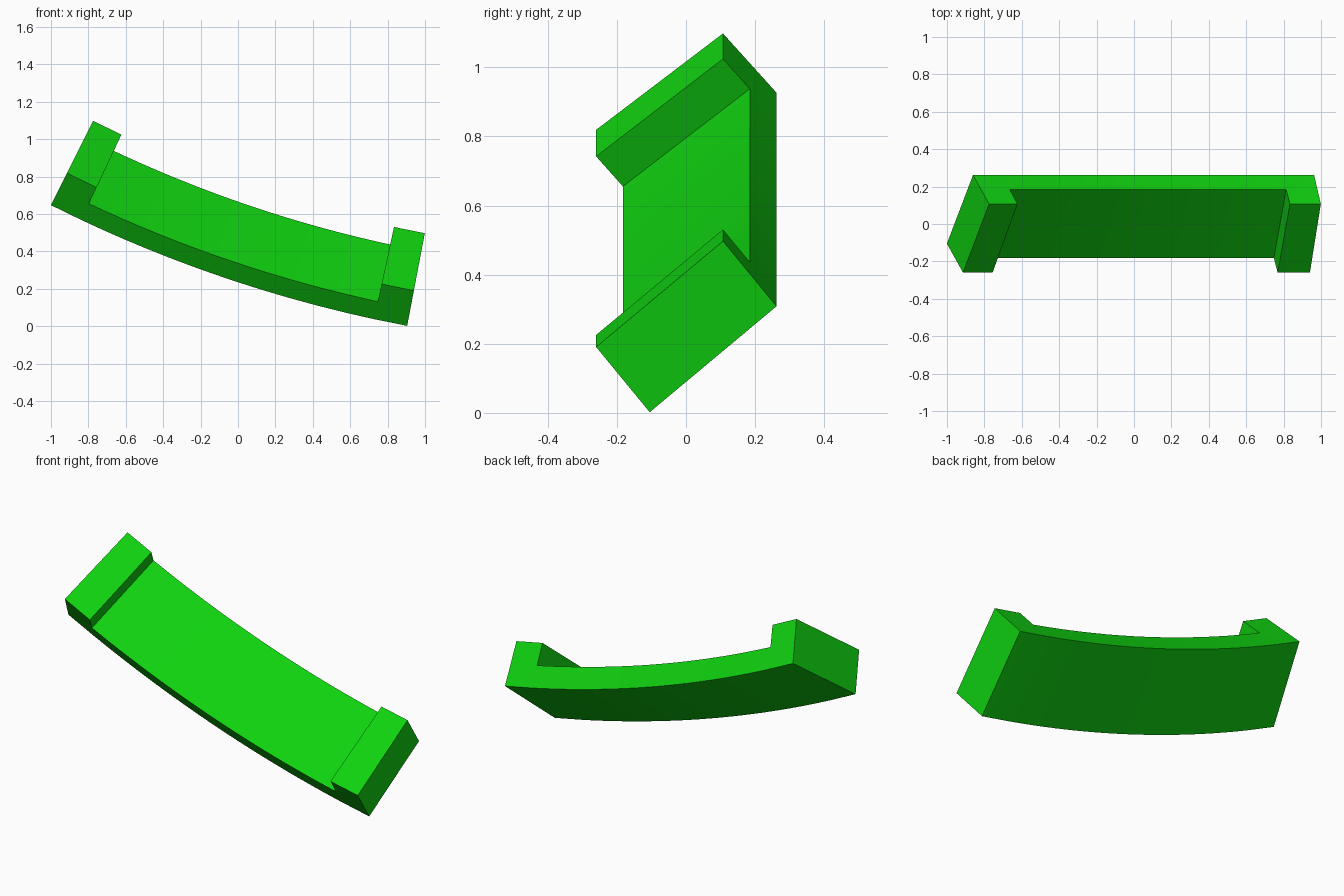
import bpy, bmesh, math

cube = bpy.data.objects.get("Cube")
if cube:
    bpy.data.objects.remove(cube, do_unlink=True)

# Bright green material
green = bpy.data.materials.new("bright green")
green.use_nodes = True
colour = (0.005, 0.645, 0.005, 1)
green.diffuse_color = colour
green.node_tree.nodes["Principled BSDF"].inputs["Base Color"].default_value = colour

# The curve turns about a far axis parallel to y; its section is a tilted rectangle
AXIS_X, AXIS_Z = 2.27, 7.167
CORNER = (7.294, -0.105)      # outer lower corner: radius, y
WIDTH = (-0.312, 0.367)       # across the panel
HEIGHT = (-0.192, -0.155)     # from outer face to top of the end lips
LEVELS = (0, 0.5, 1)          # outer face, panel face, lip top
START, END, LIP = 26.64, 10.79, 1.42
STEPS = 28

inner = START - END - 2 * LIP
angles = [START] + [START - LIP - inner * i / STEPS for i in range(STEPS + 1)] + [END]
last = len(angles) - 2

bm = bmesh.new()
verts = {}


def point(i, w, level):
    """Vertex at an angle step, panel side (0 or 1) and height level."""
    key = (i, w, level)
    if key not in verts:
        h = LEVELS[level]
        r, y = (CORNER[k] + w * WIDTH[k] + h * HEIGHT[k] for k in (0, 1))
        a = math.radians(angles[i])
        verts[key] = bm.verts.new((AXIS_X - r * math.sin(a), y, AXIS_Z - r * math.cos(a)))
    return verts[key]


# Curved panel cells, with a raised lip cell on each end
cells = {(i, 0) for i in range(last + 1)} | {(0, 1), (last, 1)}
for i, j in sorted(cells):
    ring = [(i, j), (i + 1, j), (i + 1, j + 1), (i, j + 1)]
    beyond = [(i, j - 1), (i + 1, j), (i, j + 1), (i - 1, j)]
    for w in (0, 1):
        bm.faces.new([point(a, w, b) for a, b in ring])
    for k in range(4):
        if beyond[k] not in cells:
            (a, b), (c, d) = ring[k], ring[(k + 1) % 4]
            bm.faces.new([point(a, 0, b), point(c, 0, d), point(c, 1, d), point(a, 1, b)])
bmesh.ops.recalc_face_normals(bm, faces=bm.faces)

mesh = bpy.data.meshes.new("curved_bracket")
bm.to_mesh(mesh)
bm.free()
mesh.materials.append(green)
bracket = bpy.data.objects.new("curved_bracket", mesh)
bpy.context.collection.objects.link(bracket)

# Smooth along the curve, sharp at the corners
bpy.ops.object.select_all(action="DESELECT")
bracket.select_set(True)
bpy.context.view_layer.objects.active = bracket
bpy.ops.object.shade_smooth_by_angle(angle=math.radians(30))
